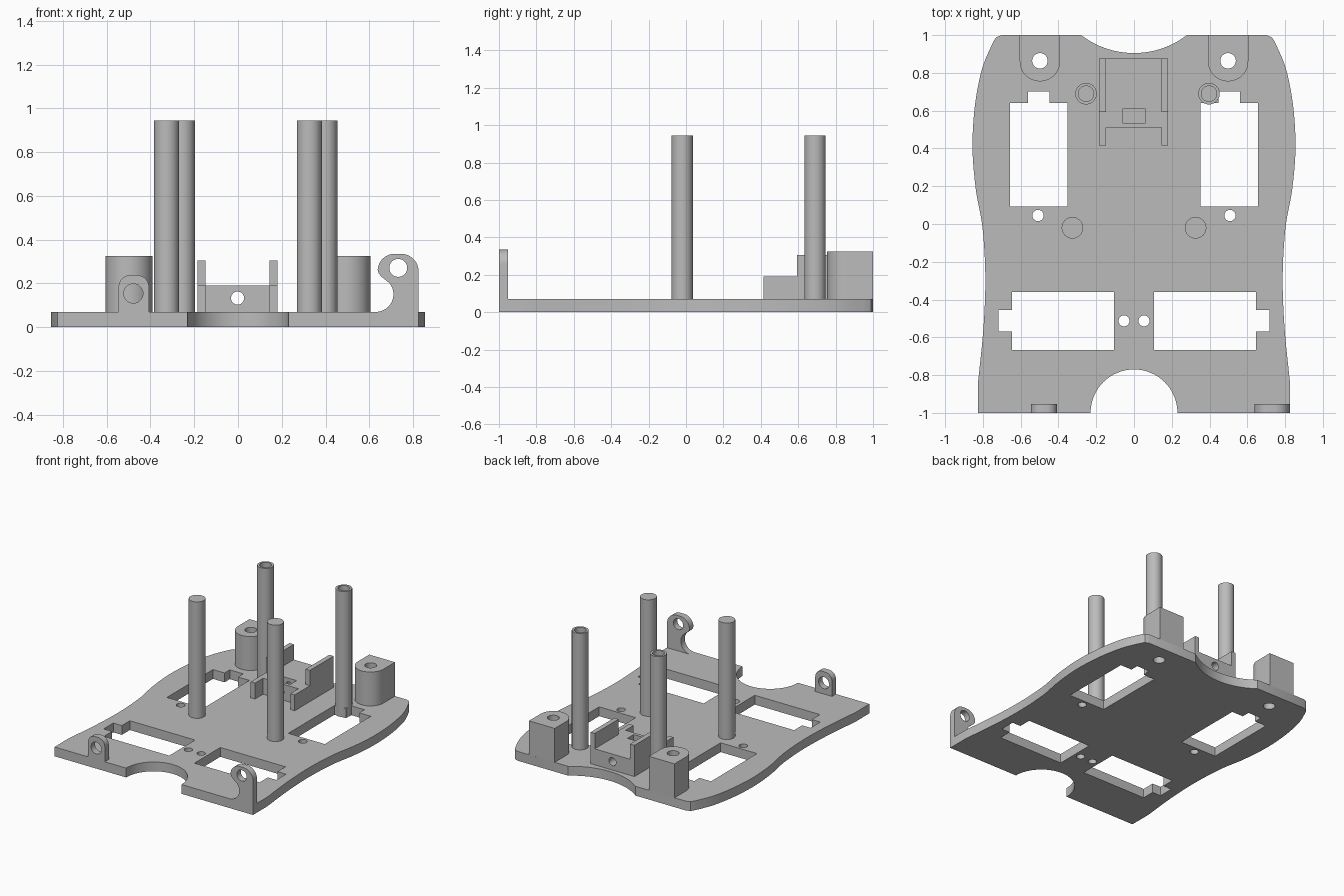
import bpy, bmesh, math

if "Cube" in bpy.data.objects:
    bpy.data.objects.remove(bpy.data.objects["Cube"])

grey = bpy.data.materials.new("plain grey")
grey.diffuse_color = (0.5, 0.5, 0.5, 1)
grey.use_nodes = True
grey.node_tree.nodes["Principled BSDF"].inputs["Base Color"].default_value = grey.diffuse_color


def finish(name, bm):
    bmesh.ops.remove_doubles(bm, verts=bm.verts, dist=1e-5)
    bmesh.ops.recalc_face_normals(bm, faces=bm.faces)
    mesh = bpy.data.meshes.new(name)
    bm.to_mesh(mesh)
    bm.free()
    mesh.materials.append(grey)
    obj = bpy.data.objects.new(name, mesh)
    bpy.context.collection.objects.link(obj)
    return obj


def slab(name, loops, a, b, axis="z"):
    """Extrude closed 2D loops (inner loops become holes) from a to b along an axis."""
    curve = bpy.data.curves.new(name, "CURVE")
    curve.dimensions = "2D"
    curve.fill_mode = "BOTH"
    curve.extrude = (b - a) / 2
    for loop in loops:
        spline = curve.splines.new("POLY")
        spline.points.add(len(loop) - 1)
        for p, (u, v) in zip(spline.points, loop):
            p.co = (u, v, 0, 1)
        spline.use_cyclic_u = True
    temp = bpy.data.objects.new("temp", curve)
    bpy.context.collection.objects.link(temp)
    mesh = bpy.data.meshes.new_from_object(
        temp.evaluated_get(bpy.context.evaluated_depsgraph_get()))
    bpy.data.objects.remove(temp)
    bm = bmesh.new()
    bm.from_mesh(mesh)
    bpy.data.meshes.remove(mesh)
    mid = (a + b) / 2
    for vert in bm.verts:
        u, v, w = vert.co
        vert.co = {"z": (u, v, mid + w), "y": (u, mid - w, v), "x": (mid + w, u, v)}[axis]
    return finish(name, bm)


def arc(cx, cy, r, a0, a1, n=16):
    angles = [math.radians(a0 + (a1 - a0) * i / n) for i in range(n + 1)]
    return [(cx + r * math.cos(t), cy + r * math.sin(t)) for t in angles]


def circle(cx, cy, r, n=32):
    return arc(cx, cy, r, 0, 360, n)[:-1]


def rect(x0, y0, x1, y1):
    return [(x0, y0), (x1, y0), (x1, y1), (x0, y1)]


def flip(loop):
    return [(-x, y) for x, y in reversed(loop)]


def smooth_path(pts, n=6):
    """Catmull-Rom curve through the points."""
    p = [pts[0]] + pts + [pts[-1]]
    out = []
    for i in range(1, len(p) - 2):
        for k in range(n):
            t = k / n
            out.append(tuple(0.5 * (2 * b + (c - a) * t + (2 * a - 5 * b + 4 * c - d) * t * t
                                    + (3 * b - a - 3 * c + d) * t ** 3)
                             for a, b, c, d in zip(p[i - 1], p[i], p[i + 1], p[i + 2])))
    return out + [pts[-1]]


def post(name, x, y, r, z0, z1, bore=0, depth=0, n=40):
    prof = [(0, z0), (r, z0), (r, z1)]
    prof += [(bore, z1), (bore, z1 - depth), (0, z1 - depth)] if bore else [(0, z1)]
    bm = bmesh.new()
    vs = [bm.verts.new((x + u, y, z)) for u, z in prof]
    es = [bm.edges.new(e) for e in zip(vs, vs[1:])]
    bmesh.ops.spin(bm, geom=vs + es, cent=(x, y, 0), axis=(0, 0, 1),
                   angle=math.tau, steps=n, use_merge=False)
    return finish(name, bm)


T = 0.07  # plate thickness

# Base plate: curved sides, back scoop, front round notch
side = smooth_path([(0.825, -0.83), (0.797, -0.55), (0.787, -0.28), (0.802, -0.02),
                    (0.837, 0.18), (0.855, 0.4), (0.843, 0.62), (0.805, 0.82), (0.745, 0.965)])
side = [(0.825, -1)] + side + [(0.73, 0.988), (0.70, 1.0)]
scoop = arc(0, 1.365, 0.46, -52.5, -127.5, 24)
notch = arc(0, -1, 0.23, 180, 0, 32)
outline = side + scoop + flip(side) + notch

# Openings: back and front windows with stepped ends, screw holes
back_window = [(0.353, 0.093), (0.656, 0.093), (0.656, 0.64), (0.56, 0.64),
               (0.56, 0.702), (0.448, 0.702), (0.448, 0.64), (0.353, 0.64)]
front_window = [(0.105, -0.667), (0.647, -0.667), (0.647, -0.57), (0.718, -0.57),
                (0.718, -0.455), (0.647, -0.455), (0.647, -0.36), (0.105, -0.36)]
openings = [back_window, front_window, circle(0.508, 0.045, 0.03),
            circle(0.053, -0.513, 0.029), circle(0.498, 0.864, 0.041)]
slab("base_plate", [outline] + openings + [flip(o) for o in openings], 0, T)

# Back mounting blocks with vertical bores
block = [(0.605, 1.0), (0.391, 1.0)] + arc(0.498, 0.862, 0.107, 180, 360, 24)
bore = circle(0.498, 0.864, 0.041)
slab("right_mount_block", [block, bore], T, 0.325)
slab("left_mount_block", [flip(block), flip(bore)], T, 0.325)

# Four tall posts: solid at the middle, hollow-topped at the back
for s, label in ((-1, "left"), (1, "right")):
    post(label + "_middle_post", s * 0.326, -0.02, 0.057, 0.03, 0.945)
post("left_back_post", -0.254, 0.69, 0.057, 0.03, 0.945, 0.041, 0.2)
post("right_back_post", 0.397, 0.69, 0.057, 0.001, 0.945, 0.041, 0.2)

# Centre bracket: drilled block with a nut slot, between two stepped side walls
drill = circle(-0.002, 0.133, 0.03)
body = rect(-0.15, T, 0.146, 0.19)
slab("bracket_front", [body, drill], 0.51, 0.535, "y")
slab("bracket_slot_sides", [rect(-0.15, T, -0.062, 0.19), rect(0.06, T, 0.146, 0.19)],
     0.535, 0.61, "y")
slab("bracket_back", [body, drill], 0.61, 0.876, "y")
wall = [(0.415, T), (0.876, T), (0.876, 0.305), (0.594, 0.305), (0.594, 0.19), (0.415, 0.19)]
slab("bracket_left_wall", [wall], -0.185, -0.149, "x")
slab("bracket_right_wall", [wall], 0.145, 0.181, "x")

# Front lugs: small rounded one on the left, hooked one on the right
small = ([(-0.546, T), (-0.407, T)] + arc(-0.462, 0.183, 0.055, 0, 90, 10)
         + arc(-0.491, 0.183, 0.055, 90, 180, 10))
slab("left_front_lug", [small, circle(-0.478, 0.154, 0.044)], -1, -0.953, "y")
hook = ([(0.825, T)] + arc(0.745, 0.255, 0.08, 0, 90) + arc(0.715, 0.258, 0.077, 90, 165)
        + [(0.638, 0.262), (0.642, 0.247), (0.652, 0.234)]
        + arc(0.63, 0.15, 0.08, 40, -90, 20))
slab("right_front_lug", [hook, circle(0.732, 0.271, 0.041)], -1, -0.953, "y")

# Smooth the rounded sides, keep corners crisp
bpy.ops.object.select_all(action="SELECT")
bpy.context.view_layer.objects.active = bpy.context.selected_objects[0]
bpy.ops.object.shade_smooth_by_angle(angle=math.radians(30))
